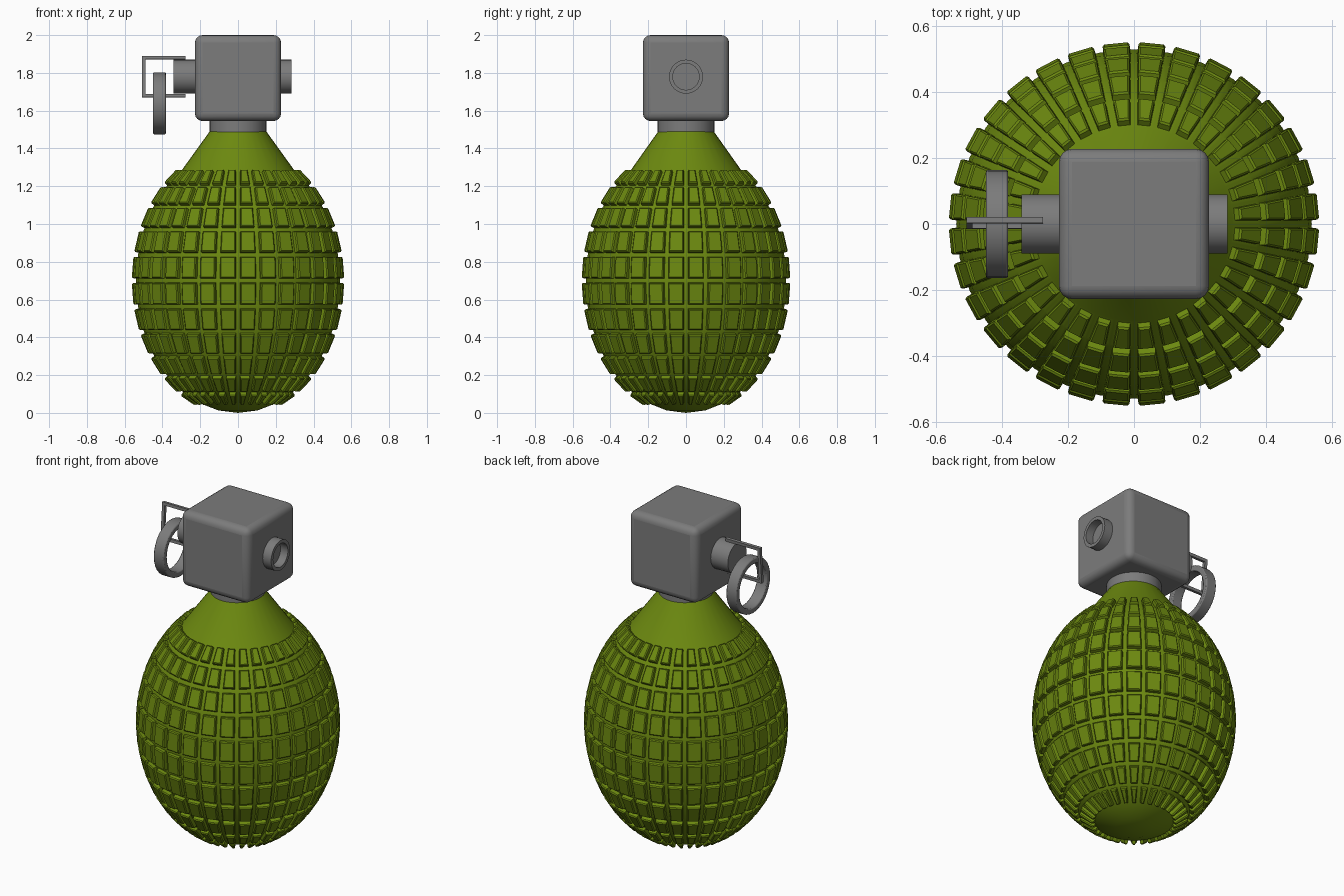
import bpy, bmesh, math
from mathutils import Matrix

if "Cube" in bpy.data.objects:
    bpy.data.objects.remove(bpy.data.objects["Cube"])


def material(name, rgb):
    m = bpy.data.materials.new(name)
    m.diffuse_color = (*rgb, 1)
    m.use_nodes = True
    m.node_tree.nodes["Principled BSDF"].inputs["Base Color"].default_value = m.diffuse_color
    return m


GREEN = material("olive_green", (0.15, 0.25, 0.005))
GREY = material("metal_grey", (0.20, 0.20, 0.20))


def finish(bm, name, mat, bevel=0, segments=2):
    bmesh.ops.recalc_face_normals(bm, faces=bm.faces)
    mesh = bpy.data.meshes.new(name)
    bm.to_mesh(mesh)
    bm.free()
    mesh.materials.append(mat)
    ob = bpy.data.objects.new(name, mesh)
    bpy.context.collection.objects.link(ob)
    if bevel:
        mod = ob.modifiers.new("Bevel", 'BEVEL')
        mod.width, mod.segments = bevel, segments
        mod.limit_method = 'ANGLE'
    bpy.ops.object.select_all(action='DESELECT')
    ob.select_set(True)
    bpy.context.view_layer.objects.active = ob
    bpy.ops.object.shade_smooth_by_angle(angle=math.radians(30))
    return ob


def lathe(bm, profile, n, closed=False):
    """Revolve (radius, height) points about z; returns the faces row by row."""
    rings = []
    for r, z in profile:
        if r < 1e-6:
            rings.append([bm.verts.new((0, 0, z))] * n)
        else:
            rings.append([bm.verts.new((r * math.cos(2 * math.pi * i / n),
                                        r * math.sin(2 * math.pi * i / n), z))
                          for i in range(n)])
    pairs = list(zip(rings, rings[1:]))
    if closed:
        pairs.append((rings[-1], rings[0]))
    rows = []
    for a, b in pairs:
        row = []
        for i in range(n):
            j = (i + 1) % n
            loop = list(dict.fromkeys((a[i], a[j], b[j], b[i])))
            row.append(bm.faces.new(loop))
        rows.append(row)
    return rows


def box(bm, x0, x1, y0, y1, z0, z1):
    m = Matrix.Translation(((x0 + x1) / 2, (y0 + y1) / 2, (z0 + z1) / 2))
    bmesh.ops.create_cube(bm, size=1,
                          matrix=m @ Matrix.Diagonal((x1 - x0, y1 - y0, z1 - z0, 1)))


# Body: stretched sphere that runs into a conical neck, with raised tiles
bm = bmesh.new()
profile = [(0.54 * math.cos(a), 0.7 + 0.7 * math.sin(a))
           for a in (math.radians(11.25 * k) for k in range(-8, 6))]
profile += [(0.15, 1.49), (0, 1.49)]
rows = lathe(bm, profile, 32)
bmesh.ops.recalc_face_normals(bm, faces=bm.faces)
tiles = [f for row in rows[2:13] for f in row]
for thickness, depth in ((0.011, 0), (0.001, 0.019), (0.005, 0.006)):
    bmesh.ops.inset_individual(bm, faces=tiles, thickness=thickness,
                               depth=depth, use_even_offset=True)
bmesh.ops.scale(bm, vec=(1, 0.982, 1), verts=bm.verts)
finish(bm, "body", GREEN)

# Neck collar
bm = bmesh.new()
lathe(bm, [(0, 1.46), (0.15, 1.46), (0.15, 1.57), (0, 1.57)], 32)
finish(bm, "neck_collar", GREY)

# Fuse housing
bm = bmesh.new()
box(bm, -0.228, 0.228, -0.228, 0.228, 1.545, 2.0)
finish(bm, "fuse_housing", GREY, 0.04, 4)

# Parts turned about the x axis
TO_X = Matrix.Rotation(math.pi / 2, 4, 'Y')


def turned_x(name, profile, z, closed=False, bevel=0):
    bm = bmesh.new()
    lathe(bm, profile, 32, closed)
    bmesh.ops.transform(bm, matrix=Matrix.Translation((0, 0, z)) @ TO_X, verts=bm.verts)
    return finish(bm, name, GREY, bevel)


turned_x("side_socket", [(0, 0.2), (0.09, 0.2), (0.09, 0.284), (0.07, 0.284),
                         (0.07, 0.235), (0, 0.235)], 1.78)
turned_x("pin_boss", [(0, -0.342), (0.09, -0.342), (0.09, -0.2), (0, -0.2)], 1.78)
turned_x("pull_ring", [(0.13, -0.45), (0.164, -0.45), (0.164, -0.382), (0.13, -0.382)],
         1.639, closed=True, bevel=0.006)

# Thin pin bracket, leaning slightly
bm = bmesh.new()
box(bm, -0.508, -0.277, -0.009, 0.009, 1.872, 1.89)
box(bm, -0.508, -0.277, -0.009, 0.009, 1.67, 1.688)
box(bm, -0.508, -0.49, -0.009, 0.009, 1.688, 1.872)
bmesh.ops.rotate(bm, cent=(0, 0, 1.78), verts=bm.verts,
                 matrix=Matrix.Rotation(-0.08, 3, 'X'))
bmesh.ops.translate(bm, vec=(0, 0.003, 0), verts=bm.verts)
finish(bm, "pin_bracket", GREY)
